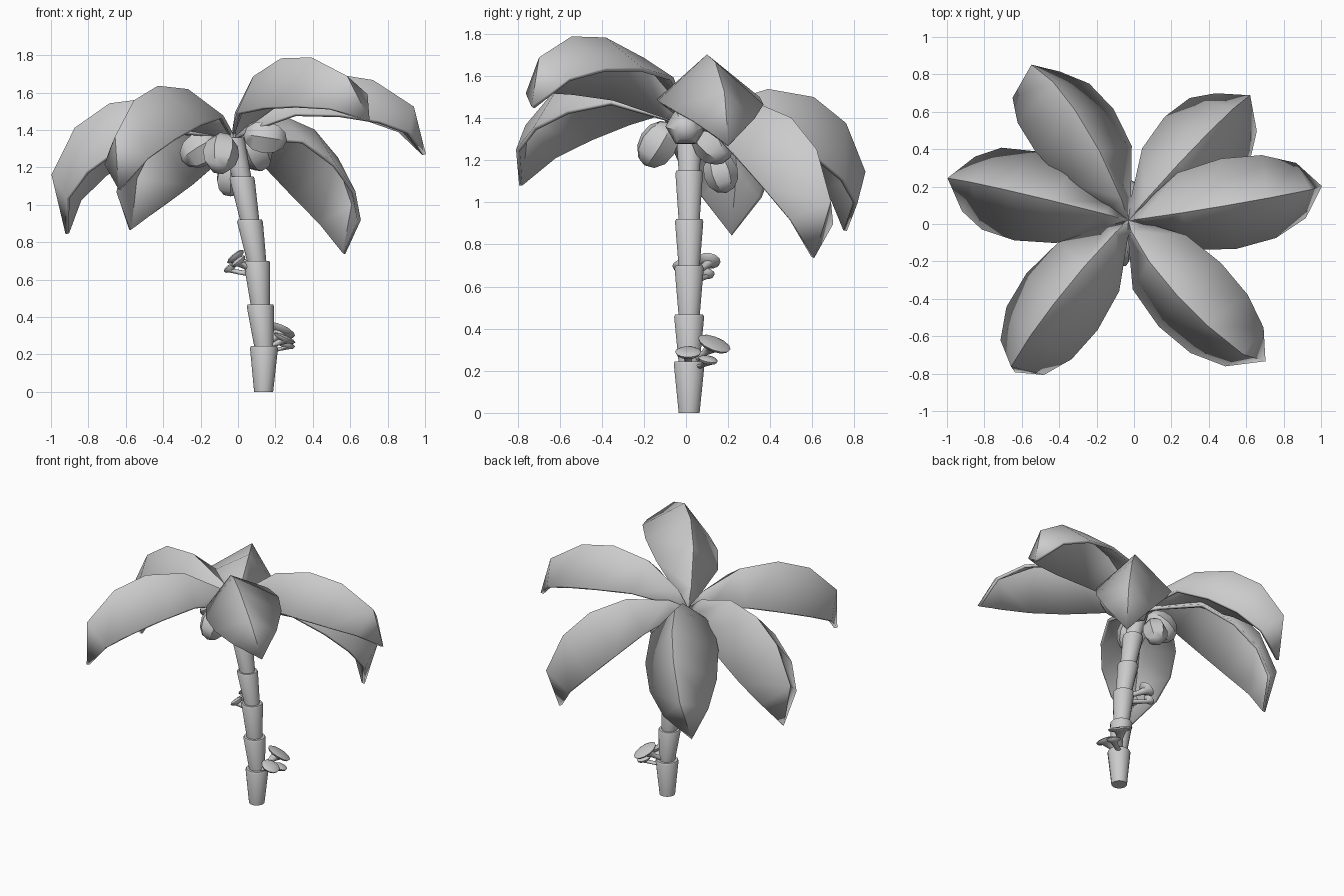
import bpy, bmesh, math
from mathutils import Vector, Matrix

if "Cube" in bpy.data.objects:
    bpy.data.objects.remove(bpy.data.objects["Cube"])

grey = bpy.data.materials.new("light_grey")
grey.diffuse_color = (0.6, 0.6, 0.6, 1)
grey.use_nodes = True
grey.node_tree.nodes["Principled BSDF"].inputs["Base Color"].default_value = grey.diffuse_color
R = math.radians


def finish(name, bm, angle=35):
    """Turn a bmesh into a named object, smooth with sharp edges kept."""
    me = bpy.data.meshes.new(name)
    bm.to_mesh(me)
    bm.free()
    me.materials.append(grey)
    me.polygons.foreach_set("use_smooth", [True] * len(me.polygons))
    me.set_sharp_from_angle(angle=R(angle))
    ob = bpy.data.objects.new(name, me)
    bpy.context.collection.objects.link(ob)
    return ob


def loft(bm, rings, n):
    """Skin circles given as (centre, radius, axis), with both ends capped."""
    loops = []
    for c, r, axis in rings:
        q = Vector((0, 0, 1)).rotation_difference(Vector(axis))
        loops.append([bm.verts.new(Vector(c) + q @ Vector((
            r * math.cos(2 * math.pi * i / n), r * math.sin(2 * math.pi * i / n), 0)))
            for i in range(n)])
    for a, b in zip(loops, loops[1:]):
        for i in range(n):
            j = (i + 1) % n
            bm.faces.new((a[i], a[j], b[j], b[i]))
    bm.faces.new(loops[0][::-1])
    bm.faces.new(loops[-1])


# Trunk: stacked cups, each narrow at its foot, leaning to the left
UP = (0, 0, 1)
joints = [(.137, 0), (.139, .245), (.120, .467), (.101, .70), (.064, .92),
          (.022, 1.15), (-.03, 1.36)]
bm = bmesh.new()
for k, ((x0, z0), (x1, z1)) in enumerate(zip(joints, joints[1:])):
    r = .075 - .002 * k
    loft(bm, [((x0, .015, max(z0 - .01, 0)), .051, UP),
              ((x1, .015, z1 - .012), r, UP),
              ((x1, .015, z1), r - .005, UP)], 14)
finish("trunk", bm)

# Leaves: one arched, ridged blade, turned into six positions
RIDGE = [(.0, .0), (.06, .13), (.26, .325), (.50, .41), (.73, .395), (.965, .265), (1.055, 0)]
EDGE = [(.0, .012, -.02), (.09, .075, .05), (.29, .21, .165), (.53, .245, .185),
        (.75, .225, .17), (.93, .15, .12)]            # along, half width, height
BASE = Vector((-.03, .02, 1.37))


def leaf(name, azimuth, droop, roll, arch):
    bm = bmesh.new()
    M = (Matrix.Translation(BASE) @ Matrix.Rotation(R(azimuth), 4, 'Z')
         @ Matrix.Rotation(R(droop), 4, 'Y') @ Matrix.Rotation(R(roll), 4, 'X'))
    mid = [bm.verts.new(M @ Vector((u, 0, w * arch))) for u, w in RIDGE]
    for s in (1, -1):
        side = [bm.verts.new(M @ Vector((u, s * h, w * arch))) for u, h, w in EDGE]
        for i in range(len(mid) - 1):
            q = [mid[i], mid[i + 1]] + side[i:i + 2][::-1]
            bm.faces.new(q if s > 0 else q[::-1])      # upper side faces up
    mod = finish(name, bm, 45).modifiers.new("thickness", 'SOLIDIFY')
    mod.thickness = .02
    mod.offset = -1


leaf("leaf_right", 10, 5.4, 2, .93)
leaf("leaf_front_right", -45.8, -4.6, 14, .94)
leaf("leaf_front_left", 233.2, 15.9, 7, 1.03)
leaf("leaf_left", 167.5, 30, 2, 1.19)
leaf("leaf_back_left", 126.5, 28.7, 16, 1.07)
leaf("leaf_back_right", 44.3, 37, -5, 1.02)

# Coconuts: six-sided ridged pods hanging outwards under the crown
NUTS = [((-.20, .03, 1.295), (-.8, .1, -.5)), ((-.09, -.135, 1.275), (-.1, -.5, -.8)),
        ((.145, .0, 1.36), (1, 0, -.15)), ((.09, .125, 1.285), (.4, .5, -.7)),
        ((-.04, .165, 1.14), (0, .3, -1))]
for k, (c, d) in enumerate(NUTS):
    bm = bmesh.new()
    s = .84 if k == 4 else 1
    M = (Matrix.Translation(c) @ Vector((0, 0, 1)).rotation_difference(Vector(d)).to_matrix().to_4x4()
         @ Matrix.Diagonal((.098 * s, .098 * s, .118 * s, 1)))
    bmesh.ops.create_uvsphere(bm, u_segments=6, v_segments=6, radius=1, matrix=M)
    finish("coconut_%d" % (k + 1), bm, 40)


# Bracket mushrooms: thin tilted caps on funnel-shaped stems
def mushroom(name, cap, r, tilt, root):
    cap, root, n = Vector(cap), Vector(root), Vector(tilt).normalized()
    bm = bmesh.new()
    loft(bm, [(root, .016, cap - root), (cap.lerp(root, .45) - n * .015, .018, n),
              (cap - n * .022, r * .45, n), (cap - n * .012, r * .9, n),
              (cap, r, n), (cap + n * .008, r * .75, n), (cap + n * .012, r * .3, n)], 12)
    finish(name, bm, 50)


mushroom("mushroom_low_front", (.25, .01, .29), .062, (.45, 0, 1), (.15, .01, .24))
mushroom("mushroom_low_back", (.23, .135, .33), .082, (.45, .4, 1), (.16, .05, .26))
mushroom("mushroom_low_small", (.26, .105, .255), .047, (.3, .2, 1), (.16, .05, .22))
mushroom("mushroom_high_back", (-.015, .11, .725), .055, (-.8, .2, 1), (.08, .05, .67))
mushroom("mushroom_high_small", (-.045, .10, .665), .037, (-.7, .2, 1), (.08, .04, .63))
mushroom("mushroom_high_front", (.0, -.02, .70), .045, (-.8, -.1, 1), (.09, .01, .65))
